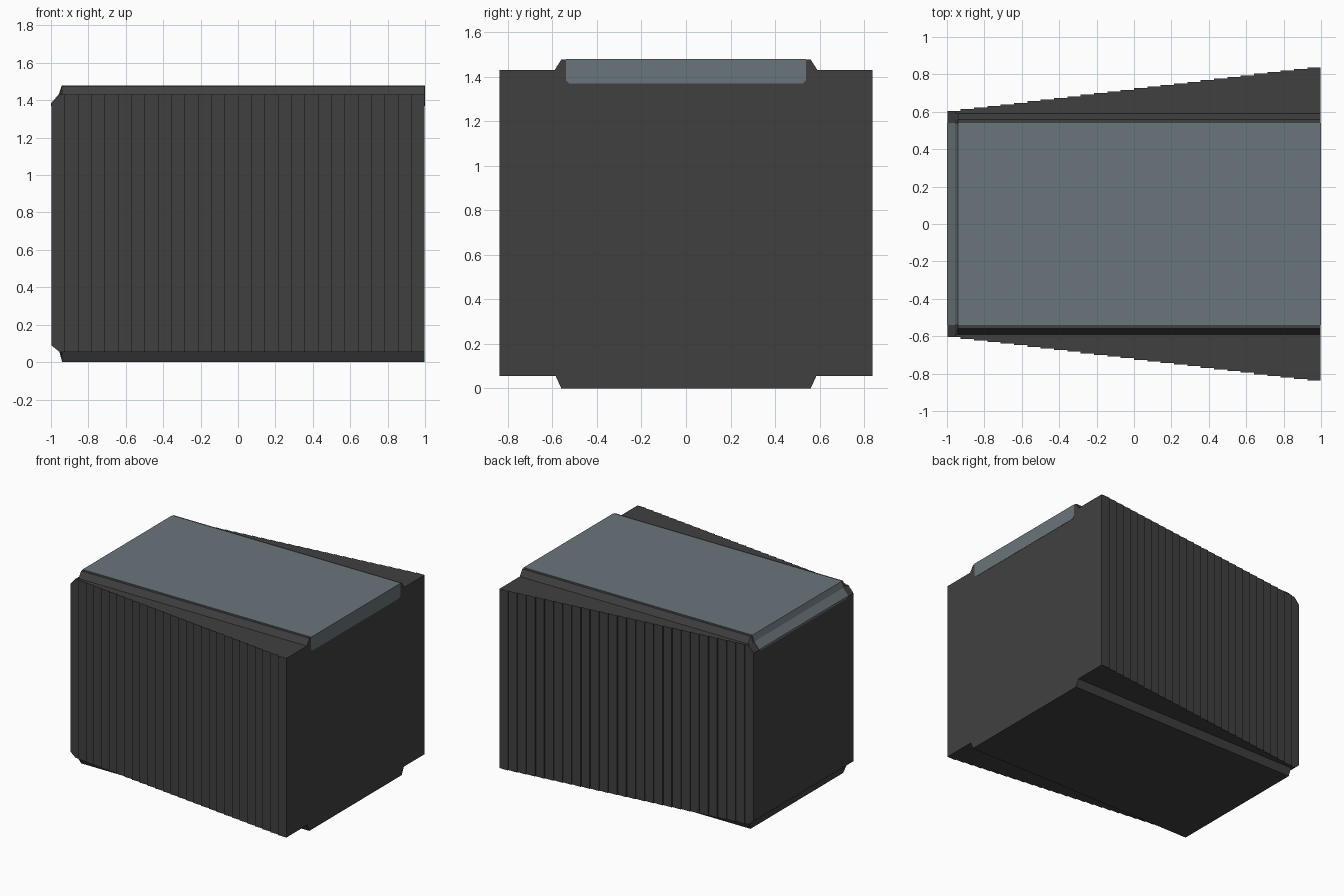
import bpy, bmesh

if "Cube" in bpy.data.objects:
    bpy.data.objects.remove(bpy.data.objects["Cube"])

def material(name, rgb):
    m = bpy.data.materials.new(name)
    m.diffuse_color = (*rgb, 1)
    m.use_nodes = True
    m.node_tree.nodes["Principled BSDF"].inputs["Base Color"].default_value = m.diffuse_color
    return m

DARK = material("charcoal", (0.051, 0.051, 0.051))
GREY = material("slate grey", (0.144, 0.178, 0.198))

def loft(name, sections, mat):
    """Skin a list of (x, [(y, z), ...]) outlines and cap both ends."""
    bm = bmesh.new()
    rings = [[bm.verts.new((x, y, z)) for y, z in pts] for x, pts in sections]
    n = len(rings[0])
    for a, b in zip(rings, rings[1:]):
        for i in range(n):
            j = (i + 1) % n
            bm.faces.new((a[i], a[j], b[j], b[i]))
    bm.faces.new(rings[0])
    bm.faces.new(rings[-1])
    bmesh.ops.remove_doubles(bm, verts=bm.verts, dist=1e-5)
    bmesh.ops.dissolve_degenerate(bm, edges=bm.edges, dist=1e-5)
    bmesh.ops.recalc_face_normals(bm, faces=bm.faces)
    me = bpy.data.meshes.new(name)
    bm.to_mesh(me)
    bm.free()
    me.materials.append(mat)
    ob = bpy.data.objects.new(name, me)
    bpy.context.collection.objects.link(ob)
    return ob

def outline(w, low, bottom, side_top, top):
    """Mirrored cross-section: wide sides with a raised middle band."""
    half = [(0.56, bottom), (0.585, low), (w, low),
            (w, side_top), (0.59, side_top), (0.56, top)]
    return half + [(-y, z) for y, z in reversed(half)]

# Tapered body whose sides widen in small steps towards +x
STEPS = 28
x0, x1 = -0.998, 0.998
sections = [(x0, outline(0.605, 0.09, 0.09, 1.38, 1.38)),
            (-0.955, outline(0.605, 0.055, 0.055, 1.43, 1.43)),
            (-0.94, outline(0.605, 0.055, 0.0, 1.43, 1.477))]
for i in range(STEPS):
    w = 0.605 + (0.838 - 0.605) * i / (STEPS - 1)
    a = max(-0.94, x0 + (x1 - x0) * i / STEPS)
    b = x0 + (x1 - x0) * (i + 1) / STEPS
    if b > a:
        sections += [(x, outline(w, 0.055, 0.0, 1.43, 1.477)) for x in (a, b)]
loft("body", sections, DARK)

# Light panel inlaid in the top, following the bevel at the narrow end
def panel(top):
    half = [(0.525, 1.37), (0.54, min(1.385, top - 0.002)), (0.54, top)]
    return half + [(-y, z) for y, z in reversed(half)]

loft("top_panel", [(-1.0, panel(1.384)), (-0.957, panel(1.434)),
                   (-0.942, panel(1.48)), (1.0, panel(1.48))], GREY)
